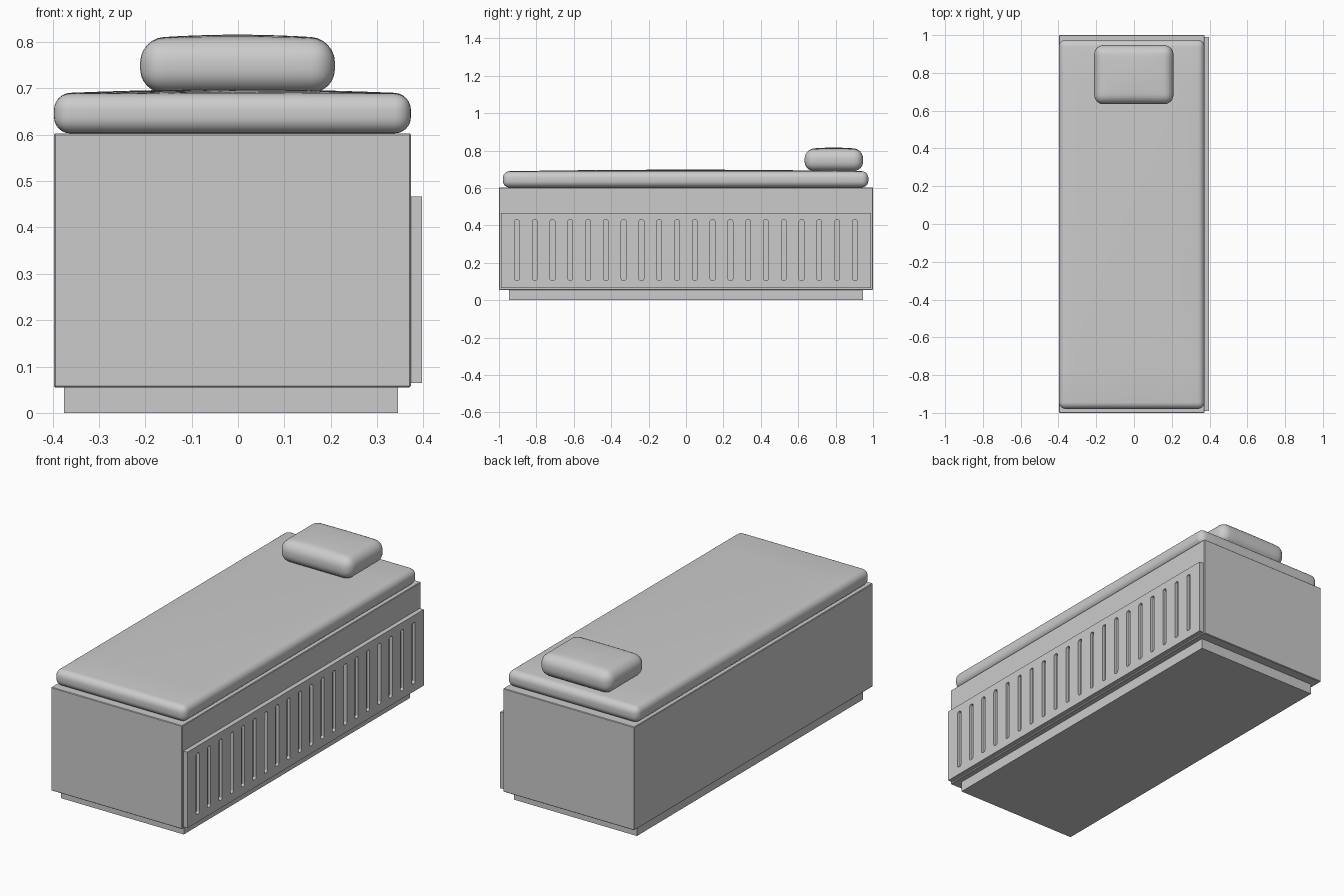
import bpy, bmesh
from mathutils import Vector, Matrix

if "Cube" in bpy.data.objects:
    bpy.data.objects.remove(bpy.data.objects["Cube"])


def add_box(bm, lo, hi):
    lo, hi = Vector(lo), Vector(hi)
    m = Matrix.Translation((lo + hi) / 2) @ Matrix.Diagonal((*(hi - lo), 1))
    return bmesh.ops.create_cube(bm, size=1, matrix=m)["verts"]


def finish(bm, name, smooth=False):
    mesh = bpy.data.meshes.new(name)
    bm.to_mesh(mesh)
    bm.free()
    obj = bpy.data.objects.new(name, mesh)
    bpy.context.collection.objects.link(obj)
    if smooth:
        bpy.ops.object.select_all(action='DESELECT')
        obj.select_set(True)
        bpy.context.view_layer.objects.active = obj
        bpy.ops.object.shade_smooth_by_angle(angle=0.6)
    return obj


def box(name, lo, hi, bevel=0):
    bm = bmesh.new()
    add_box(bm, lo, hi)
    if bevel:
        bmesh.ops.bevel(bm, geom=bm.edges[:], offset=bevel, segments=1, affect='EDGES')
    return finish(bm, name)


def cushion(name, lo, hi, radius, crown):
    """Rounded box whose top swells gently towards the middle."""
    bm = bmesh.new()
    add_box(bm, lo, hi)
    bmesh.ops.bevel(bm, geom=bm.edges[:], offset=radius, segments=6,
                    profile=0.5, affect='EDGES')
    mid = (Vector(lo) + Vector(hi)) / 2
    half = (Vector(hi) - Vector(lo)) / 2
    cuts = 10
    for axis in (0, 1):
        normal = Vector((axis == 0, axis == 1, 0))
        for i in range(1, cuts):
            co = mid + normal * (half[axis] - radius) * (2 * i / cuts - 1)
            bmesh.ops.bisect_plane(bm, geom=bm.verts[:] + bm.edges[:] + bm.faces[:],
                                   plane_co=co, plane_no=normal)
    for v in bm.verts:
        if v.co.z > mid.z:
            u = (v.co.x - mid.x) / half.x
            w = (v.co.y - mid.y) / half.y
            t = (v.co.z - mid.z) / half.z
            v.co.z += crown * (1 - u * u) * (1 - w * w) * t
    return finish(bm, name, smooth=True)


# Bed base and recessed plinth
box("plinth", (-0.375, -0.947, 0), (0.345, 0.947, 0.056))
box("bed_base", (-0.397, -1, 0.055), (0.373, 1, 0.603), bevel=0.003)

# Side panel with a row of rounded slots
panel = box("side_panel", (0.372, -0.99, 0.064), (0.397, 0.99, 0.467))
bm = bmesh.new()
for i in range(20):
    y = -0.904 + i * 0.0951
    add_box(bm, (0.381, y - 0.013, 0.106), (0.42, y + 0.013, 0.43))
lengthwise = [e for e in bm.edges if abs(e.verts[0].co.x - e.verts[1].co.x) > 0.01]
bmesh.ops.bevel(bm, geom=lengthwise, offset=0.01, segments=4, profile=0.5, affect='EDGES')
cutter = finish(bm, "slot_cutter")
cutter.hide_render = True
cutter.hide_viewport = True
mod = panel.modifiers.new("slots", 'BOOLEAN')
mod.operation = 'DIFFERENCE'
mod.solver = 'EXACT'
mod.object = cutter

# Mattress and pillow
cushion("mattress", (-0.397, -0.979, 0.603), (0.373, 0.975, 0.689), 0.035, 0.009)
cushion("pillow", (-0.211, 0.634, 0.691), (0.209, 0.947, 0.807), 0.05, 0.009)
